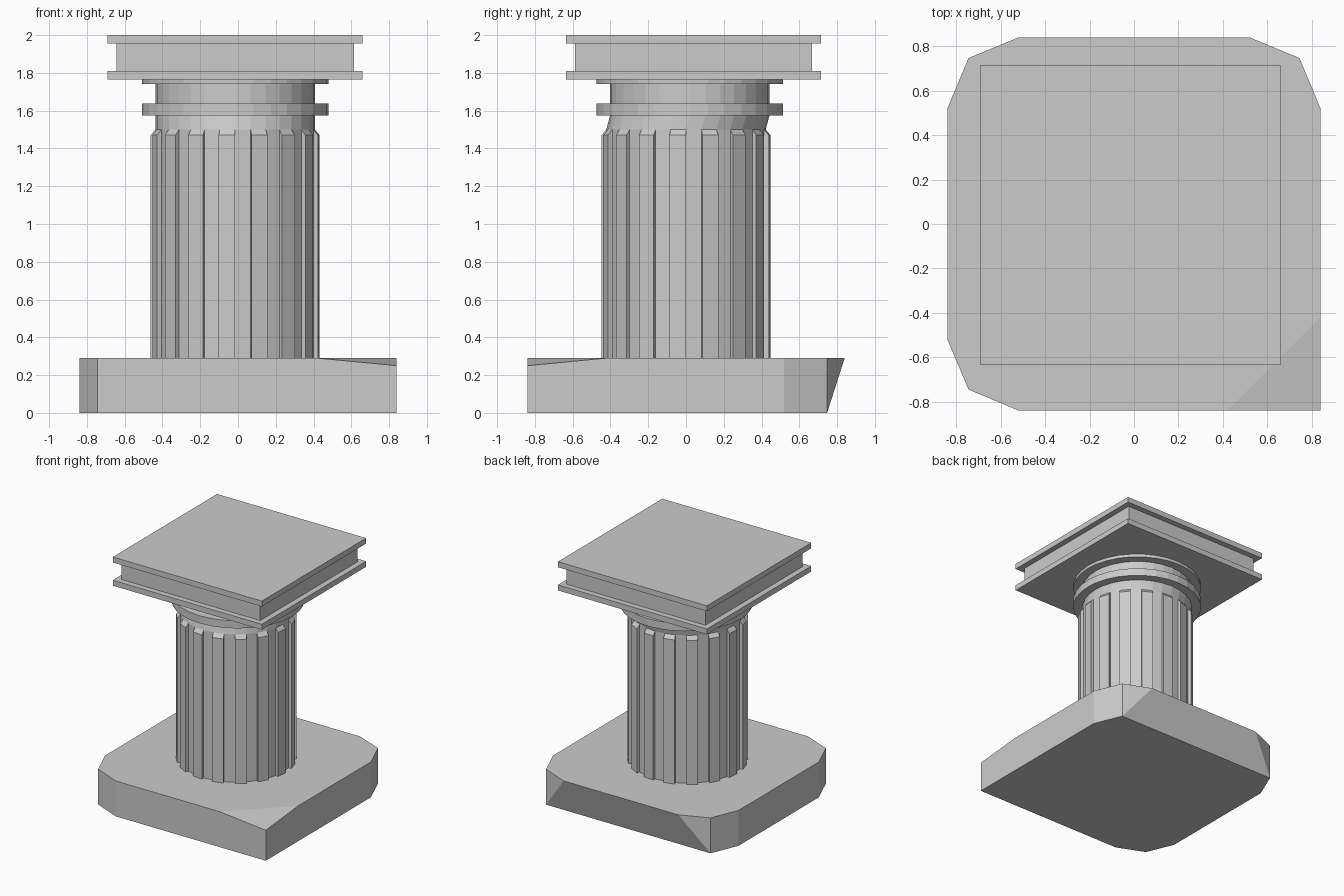
import bpy, bmesh
from math import sin, cos, pi, sqrt

if "Cube" in bpy.data.objects:
    bpy.data.objects.remove(bpy.data.objects["Cube"])

CX = -0.015      # column axis in x
N = 32           # sides of the column


def finish(name, bm):
    bmesh.ops.remove_doubles(bm, verts=bm.verts, dist=1e-5)
    bmesh.ops.recalc_face_normals(bm, faces=bm.faces)
    me = bpy.data.meshes.new(name)
    bm.to_mesh(me)
    bm.free()
    ob = bpy.data.objects.new(name, me)
    bpy.context.collection.objects.link(ob)
    return ob


def polar(r, k, n, z, cy, phase=0.0):
    a = 2 * pi * k / n + phase
    return (CX + r * cos(a), cy + r * sin(a), z)


def face(bm, *pts):
    bm.faces.new([bm.verts.new(p) for p in pts])


def loft(bm, n, levels, phase=0.0, caps=False):
    """Stack of regular n-gons; each level is (radius, z, centre_y)."""
    rings = [[bm.verts.new(polar(r, k, n, z, cy, phase)) for k in range(n)]
             for r, z, cy in levels]
    for a, b in zip(rings, rings[1:]):
        for k in range(n):
            j = (k + 1) % n
            bm.faces.new((a[k], a[j], b[j], b[k]))
    if caps:
        bm.faces.new(rings[0][::-1])
        bm.faces.new(rings[-1])


# Base: three clipped corners, undercut back, one worn front corner
bm = bmesh.new()
H = 0.29
left_right = [(0.84, 0.52), (0.745, 0.747)]
back = [(0.52, 0.84), (-0.52, 0.84)]
rest = [(-0.745, 0.747), (-0.84, 0.52), (-0.84, -0.52), (-0.745, -0.745), (-0.52, -0.84)]
tv = {p: bm.verts.new((*p, H)) for p in left_right + back + rest + [(0.42, -0.84), (0.84, -0.42)]}
bv = {p: bm.verts.new((*p, 0)) for p in left_right + rest + [(0.84, -0.84)]}
bm.faces.new(list(tv.values()))
bm.faces.new(list(bv.values())[::-1])
wear = bm.verts.new((0.84, -0.84, 0.25))
a, b = tv[(0.42, -0.84)], tv[(0.84, -0.42)]
corner = bv[(0.84, -0.84)]
bm.faces.new((a, wear, b))
bm.faces.new((bv[rest[-1]], corner, wear, a, tv[rest[-1]]))
bm.faces.new((corner, bv[left_right[0]], tv[left_right[0]], b, wear))
for run in (left_right, rest):
    for p, q in zip(run, run[1:]):
        bm.faces.new((bv[p], bv[q], tv[q], tv[p]))
p, q = left_right[1], rest[0]
bm.faces.new((bv[p], tv[back[0]], tv[p]))
bm.faces.new((bv[p], bv[q], tv[back[1]], tv[back[0]]))
bm.faces.new((bv[q], tv[q], tv[back[1]]))
finish("base", bm)

# Fluted shaft: every second facet is a raised rib with a sloped top
bm = bmesh.new()
RI, RO, Z1, Z2 = 0.422, 0.447, 1.47, 1.5
for k in range(N):
    i0, i1 = (polar(RI, j, N, H, 0) for j in (k, k + 1))
    t0, t1 = (polar(RI, j, N, Z2, 0) for j in (k, k + 1))
    if k % 2:
        o0, o1 = (polar(RO, j, N, H, 0) for j in (k, k + 1))
        u0, u1 = (polar(RO, j, N, Z1, 0) for j in (k, k + 1))
        face(bm, o0, o1, u1, u0)
        face(bm, u0, u1, t1, t0)
        face(bm, i0, o0, u0, t0)
        face(bm, o1, i1, t1, u1)
    else:
        face(bm, i0, i1, t1, t0)

# Leaning neck with two collars
S = 0.02
loft(bm, N, [(RI, Z2, 0), (RI, 1.575, S), (0.493, 1.575, S), (0.493, 1.637, S),
             (RI, 1.637, S), (RI, 1.74, S), (0.493, 1.74, S), (0.493, 1.765, S)])
finish("fluted_column", bm)

# Square top slab with a recessed band
bm = bmesh.new()
W, M, Y, R2 = 0.675, 0.628, 0.04, sqrt(2)
loft(bm, 4, [(W * R2, 1.765, Y), (W * R2, 1.81, Y), (M * R2, 1.81, Y),
             (M * R2, 1.955, Y), (W * R2, 1.955, Y), (W * R2, 2.0, Y)],
     phase=pi / 4, caps=True)
finish("top_slab", bm)
